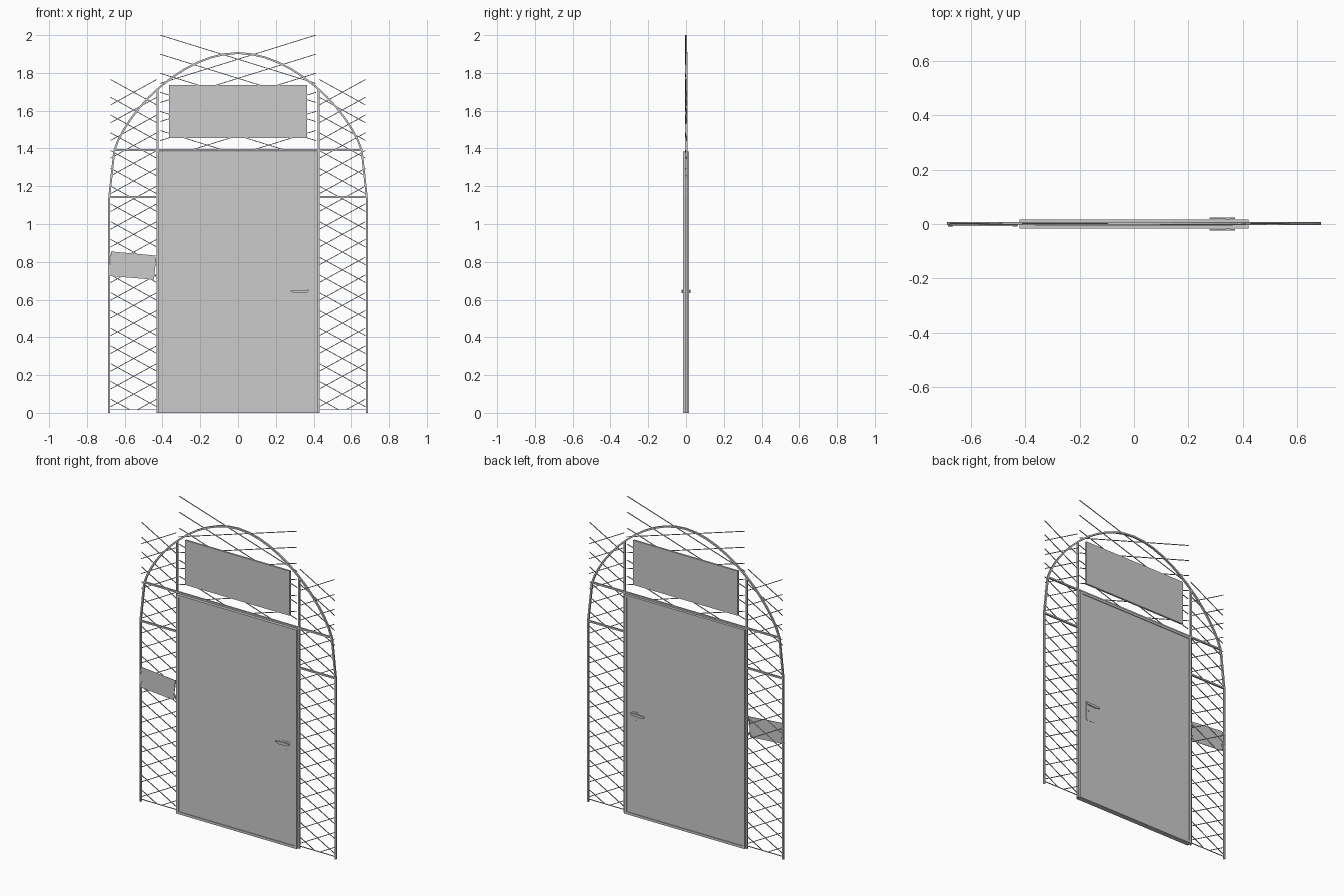
import bpy, bmesh
from mathutils import Vector

if "Cube" in bpy.data.objects:
    bpy.data.objects.remove(bpy.data.objects["Cube"])

BAR = 0.010      # thickness of the frame bars
WIRE = 0.004     # thickness of the grille wires


def finish(name, bm):
    bmesh.ops.recalc_face_normals(bm, faces=bm.faces)
    mesh = bpy.data.meshes.new(name)
    bm.to_mesh(mesh)
    bm.free()
    ob = bpy.data.objects.new(name, mesh)
    bpy.context.collection.objects.link(ob)
    return ob


def sweep(bm, path, width, y0, y1, closed=False):
    """Rectangular bar along an (x, z) path with mitred corners."""
    pts = [Vector(p) for p in path]
    n = len(pts)
    rings = []
    for i, p in enumerate(pts):
        a = pts[i - 1] if (closed or i > 0) else None
        b = pts[(i + 1) % n] if (closed or i < n - 1) else None
        d1 = (p - a).normalized() if a else (b - p).normalized()
        d2 = (b - p).normalized() if b else d1
        t = (d1 + d2).normalized()
        o = Vector((-t.y, t.x)) * (width / 2 / max(0.3, t.dot(d1)))
        rings.append([bm.verts.new((q.x, y, q.y)) for q, y in
                      ((p - o, y0), (p + o, y0), (p + o, y1), (p - o, y1))])
    for i in range(n if closed else n - 1):
        r, s = rings[i], rings[(i + 1) % n]
        for k in range(4):
            bm.faces.new((r[k], r[(k + 1) % 4], s[(k + 1) % 4], s[k]))
    if not closed:
        bm.faces.new(rings[0])
        bm.faces.new(rings[-1])


def bars(name, paths, width, y0, y1, closed=False):
    bm = bmesh.new()
    for p in paths:
        sweep(bm, p, width, y0, y1, closed)
    return finish(name, bm)


def prism(name, outline, y0, y1):
    """Flat plate from an (x, z) outline."""
    bm = bmesh.new()
    face = bm.faces.new([bm.verts.new((x, y0, z)) for x, z in outline])
    ext = bmesh.ops.extrude_face_region(bm, geom=[face])
    vs = [g for g in ext['geom'] if isinstance(g, bmesh.types.BMVert)]
    bmesh.ops.translate(bm, verts=vs, vec=(0, y1 - y0, 0))
    return finish(name, bm)


def rect(x0, x1, z0, z1):
    return [(x0, z0), (x1, z0), (x1, z1), (x0, z1)]


def lattice(name, x0, x1, z0, z1, slope, step):
    """Crossing diagonal wires; tops run past the arch, bottoms are clipped."""
    drop = slope * (x1 - x0)
    paths = []
    top = z1
    while top > z0 + 0.02:
        low = top - drop
        f = 1.0 if low >= z0 else (top - z0) / drop
        w = (x1 - x0) * f
        paths.append([(x0, top), (x0 + w, top - drop * f)])
        paths.append([(x1, top), (x1 - w, top - drop * f)])
        top -= step
    # wires starting on the bottom edge
    bm = bmesh.new()
    for i, p in enumerate(paths):
        y = -0.002 if i % 2 else 0.002
        sweep(bm, p, WIRE, y - 0.002, y + 0.002)
    return finish(name, bm)


# Arched outer frame: straight legs, leaning shoulders, curved crown
P = [Vector(p) for p in ((0.655, 1.39), (0.59, 1.60), (0.29, 1.905), (0, 1.905))]
half = [(0.682, 0.0), (0.682, 1.14)]
for i in range(13):
    t = i / 12
    q = (P[0] * (1 - t)**3 + P[1] * 3 * t * (1 - t)**2
         + P[2] * 3 * t * t * (1 - t) + P[3] * t**3)
    half.append((q.x, q.y))
arch = half + [(-x, z) for x, z in reversed(half[:-1])]
bars("arched_frame", [arch], BAR, -0.004, 0.007)

# Inner posts and cross rails
bars("inner_posts", [[(s * 0.427, 0), (s * 0.427, 1.715)] for s in (-1, 1)],
     BAR, -0.004, 0.007)
bars("cross_rails", [[(-0.655, 1.392), (0.655, 1.392)]]
     + [[(s * 0.43, 1.142), (s * 0.682, 1.142)] for s in (-1, 1)],
     BAR, -0.004, 0.007)
bars("bottom_wires", [[(s * 0.43, 0.016), (s * 0.682, 0.016)] for s in (-1, 1)],
     WIRE, -0.002, 0.002)

# Wire grilles
lattice("left_grille", -0.675, -0.43, 0.016, 1.765, 0.55, 0.094)
lattice("right_grille", 0.43, 0.675, 0.016, 1.765, 0.55, 0.094)
lattice("top_grille", -0.412, 0.412, 1.392, 2.0, 0.31, 0.101)

# Door frame and leaf
bars("door_frame", [rect(-0.413, 0.413, 0.0075, 1.3755)], 0.015,
     -0.0165, 0.0165, closed=True)
prism("door_leaf", rect(-0.406, 0.406, 0.014, 1.37), -0.012, 0.012)

# Upper panel and tilted side plaque with its ties
prism("upper_panel", rect(-0.365, 0.365, 1.455, 1.737), -0.006, 0.006)
prism("side_plaque", [(-0.68, 0.725), (-0.445, 0.706), (-0.432, 0.833),
                      (-0.672, 0.855)], -0.007, -0.0045)
bars("plaque_ties", [[(-0.683, 0.728), (-0.668, 0.765)],
                     [(-0.682, 0.855), (-0.670, 0.82)],
                     [(-0.430, 0.836), (-0.443, 0.80)],
                     [(-0.430, 0.715), (-0.445, 0.74)]], WIRE, -0.009, 0.004)

# Door hardware on both sides
for side, s in (("front", -1), ("back", 1)):
    prism(side + "_lock_plate", rect(0.315, 0.373, 0.537, 0.66),
          s * 0.011, s * 0.0135)
    prism(side + "_handle_lever",
          [(0.277, 0.642), (0.305, 0.634), (0.365, 0.637), (0.372, 0.643),
           (0.372, 0.652), (0.305, 0.651), (0.277, 0.648)], s * 0.018, s * 0.024)
    prism(side + "_handle_neck", rect(0.338, 0.352, 0.638, 0.651),
          s * 0.012, s * 0.02)
    prism(side + "_keyhole",
          [(0.343, 0.55), (0.349, 0.55), (0.349, 0.59), (0.355, 0.597),
           (0.355, 0.607), (0.337, 0.607), (0.337, 0.597), (0.343, 0.59)],
          s * 0.013, s * 0.0145)
